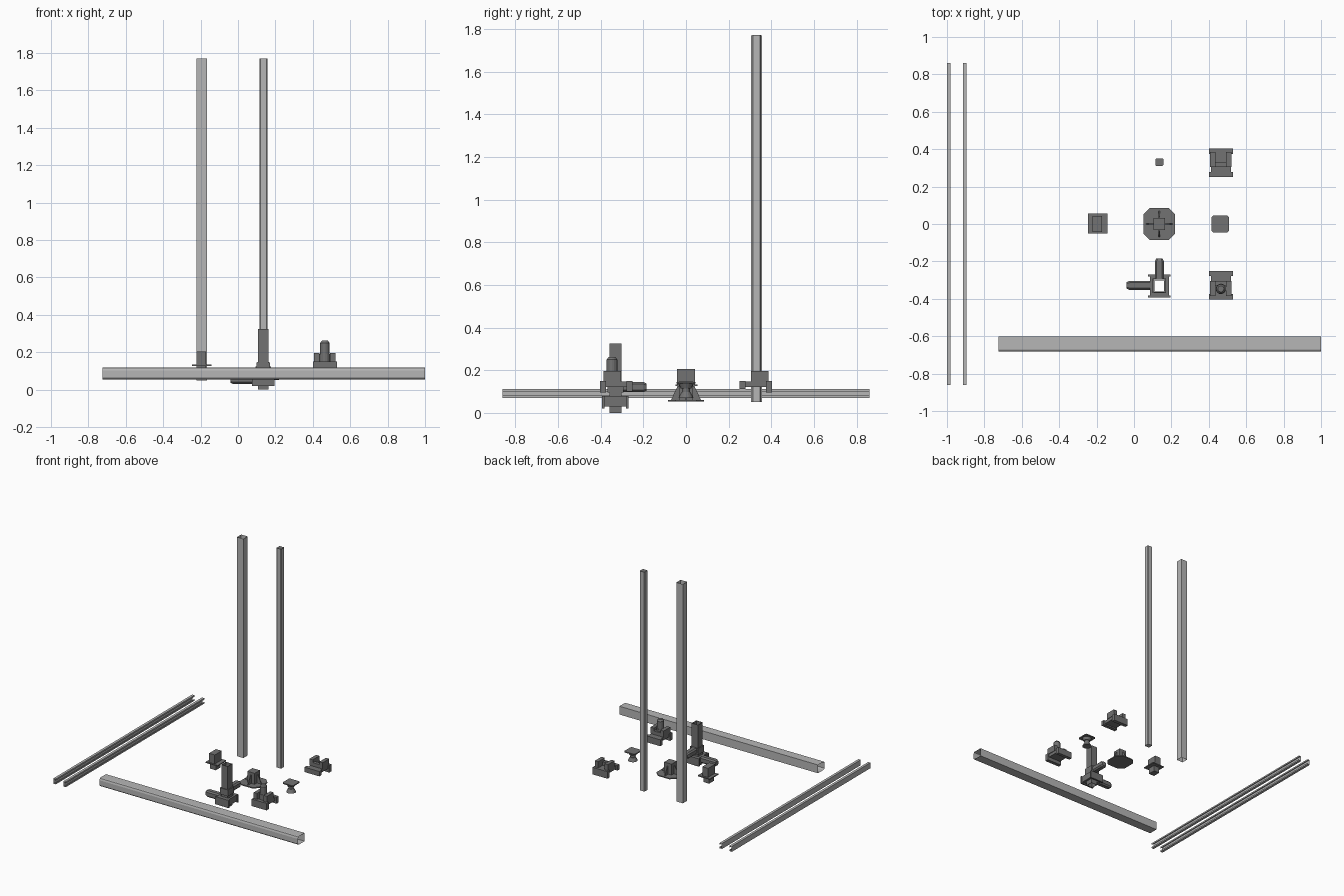
import bpy, bmesh, math

if "Cube" in bpy.data.objects:
    bpy.data.objects.remove(bpy.data.objects["Cube"])


def material(name, v):
    m = bpy.data.materials.new(name)
    m.diffuse_color = (v, v, v, 1)
    m.use_nodes = True
    m.node_tree.nodes["Principled BSDF"].inputs["Base Color"].default_value = m.diffuse_color
    return m


STEEL = material('mid_grey', 0.47)
DARK = material('dark_grey', 0.17)


def prism(name, pts, axis, a, b, s=1.0, open_ends=False, mat=DARK):
    """Extrude a 2D outline along an axis from a to b; s scales the far end about its centre."""
    bm = bmesh.new()
    cu = (min(p[0] for p in pts) + max(p[0] for p in pts)) / 2
    cv = (min(p[1] for p in pts) + max(p[1] for p in pts)) / 2

    def place(u, v, w):
        return {'X': (w, u, v), 'Y': (u, w, v), 'Z': (u, v, w)}[axis]
    lo = [bm.verts.new(place(u, v, a)) for u, v in pts]
    hi = [bm.verts.new(place(cu + (u - cu) * s, cv + (v - cv) * s, b)) for u, v in pts]
    n = len(pts)
    for i in range(n):
        j = (i + 1) % n
        bm.faces.new((lo[i], lo[j], hi[j], hi[i]))
    if not open_ends:
        bm.faces.new(lo[::-1])
        bm.faces.new(hi)
    bmesh.ops.recalc_face_normals(bm, faces=bm.faces)
    me = bpy.data.meshes.new(name)
    bm.to_mesh(me)
    bm.free()
    me.materials.append(mat)
    ob = bpy.data.objects.new(name, me)
    bpy.context.collection.objects.link(ob)
    return ob


def rect(u0, u1, v0, v1, c=0.0):
    """Rectangle outline with optional cut corners."""
    if c == 0:
        return [(u0, v0), (u1, v0), (u1, v1), (u0, v1)]
    return [(u0 + c, v0), (u1 - c, v0), (u1, v0 + c), (u1, v1 - c),
            (u1 - c, v1), (u0 + c, v1), (u0, v1 - c), (u0, v0 + c)]


def box(name, x0, x1, y0, y1, z0, z1, c=0.0, s=1.0, mat=DARK):
    return prism(name, rect(x0, x1, y0, y1, c), 'Z', z0, z1, s, mat=mat)


def disc(cx, cy, r, n=16):
    return [(cx + r * math.cos(2 * math.pi * i / n), cy + r * math.sin(2 * math.pi * i / n)) for i in range(n)]


def tube(name, x0, x1, y0, y1, z0, z1, t, c=0.0):
    """Square tube: open walls thickened inward."""
    ob = prism(name, rect(x0, x1, y0, y1, c), 'Z', z0, z1, open_ends=True)
    m = ob.modifiers.new('wall', 'SOLIDIFY')
    m.thickness = t
    m.offset = -1
    return ob


def lipped(u0, u1, v0, v1, t, lip):
    """Lipped channel outline, open toward +v."""
    return [(u0, v0), (u1, v0), (u1, v1), (u1 - lip, v1), (u1 - lip, v1 - t), (u1 - t, v1 - t),
            (u1 - t, v0 + t), (u0 + t, v0 + t), (u0 + t, v1 - t), (u0 + lip, v1 - t),
            (u0 + lip, v1), (u0, v1)]


# Front rail: thin open-ended box section with eased edges and a shallow step
prism('front_rail', [(-0.672, 0.055), (-0.602, 0.055), (-0.602, 0.12), (-0.672, 0.12), (-0.678, 0.117),
                     (-0.683, 0.103), (-0.683, 0.063), (-0.678, 0.057)], 'X', -0.725, 1.0,
      open_ends=True, mat=STEEL)

# Pair of slim side rails, open toward +x
for i, x in enumerate((-1.0, -0.915)):
    pts = [(v, u) for u, v in lipped(0.07, 0.113, x, x + 0.02, 0.003, 0.012)]
    prism('side_rail_%d' % (i + 1), pts, 'Y', -0.86, 0.86, open_ends=True, mat=STEEL)

# Tall posts
prism('wide_post', rect(-0.222, -0.166, 0.304, 0.356), 'Z', 0.05, 1.77, open_ends=True, mat=STEEL)
box('slim_post', 0.115, 0.157, 0.311, 0.351, 0.05, 1.77, 0.004, mat=STEEL)
box('slim_post_cap', 0.115, 0.157, 0.311, 0.351, 1.77, 1.772, 0.004)

# Post insert with flange
box('insert_flange', -0.246, -0.141, -0.05, 0.055, 0.126, 0.134)
box('insert_upper', -0.222, -0.172, -0.043, 0.043, 0.134, 0.205)
box('insert_lower', -0.222, -0.172, -0.03, 0.03, 0.08, 0.126)

# Octagonal foot with solid socket block and four ribs
box('foot_plate', 0.05, 0.22, -0.085, 0.085, 0.053, 0.061, 0.035)
box('foot_socket', 0.103, 0.167, -0.032, 0.032, 0.061, 0.147)
prof = [(-0.07, 0.061), (0.07, 0.061), (0.04, 0.125), (-0.04, 0.125)]
prism('foot_rib_x', [(0.135 + u, z) for u, z in prof], 'Y', -0.003, 0.003)
prism('foot_rib_y', prof, 'X', 0.132, 0.138)

# Small levelling foot: plate, neck, base
box('leveller_plate', 0.415, 0.508, -0.045, 0.045, 0.137, 0.145, 0.008)
prism('leveller_cup', disc(0.4615, 0, 0.025), 'Z', 0.115, 0.137, 1.4)
prism('leveller_neck', disc(0.4615, 0, 0.018), 'Z', 0.095, 0.118)
prism('leveller_base', disc(0.4615, 0, 0.035), 'Z', 0.07, 0.098, 0.6)

# Corner bracket: open vertical tube, two collars and two arms
tube('bracket_tube', 0.107, 0.163, -0.36, -0.303, 0.0, 0.325, 0.004)
tube('bracket_lower_collar', 0.085, 0.187, -0.382, -0.279, 0.03, 0.08, 0.024)
tube('bracket_upper_collar', 0.1, 0.17, -0.368, -0.292, 0.095, 0.145, 0.008)
for y in (-0.394, -0.282):
    box('bracket_cheek', 0.076, 0.195, y, y + 0.012, 0.02, 0.08)
prism('bracket_arm_x', rect(-0.352, -0.304, 0.03, 0.08, 0.01), 'X', -0.025, 0.09)
prism('bracket_arm_x_tip', rect(-0.352, -0.304, 0.03, 0.08, 0.01), 'X', -0.025, -0.04, 0.7)
prism('bracket_arm_y', rect(0.111, 0.16, 0.097, 0.145, 0.01), 'Y', -0.292, -0.2)
prism('bracket_arm_y_tip', rect(0.111, 0.16, 0.097, 0.145, 0.01), 'Y', -0.2, -0.185, 0.7)

# Two clamps mirrored front to back
for side, f in (('rear', 1), ('front', -1)):
    def cbox(part, x0, x1, y0, y1, z0, z1, c=0.0):
        a, b = sorted((y0 * f, y1 * f))
        return box(side + '_clamp_' + part, x0, x1, a, b, z0, z1, c)
    cbox('bridge', 0.412, 0.518, 0.27, 0.385, 0.122, 0.147)
    cbox('inner_jaw', 0.4, 0.53, 0.252, 0.278, 0.112 if f > 0 else 0.1, 0.15)
    cbox('outer_jaw', 0.4, 0.53, 0.375, 0.403, 0.095, 0.15)
    for x in (0.407, 0.493):
        cbox('wall', x, x + 0.029, 0.305, 0.386, 0.147, 0.197)
    cbox('back', 0.436, 0.493, 0.305, 0.33, 0.147, 0.175)

# Screw knob on the front clamp
prism('knob_collar', disc(0.4645, -0.347, 0.028), 'Z', 0.147, 0.19)
prism('knob_shaft', disc(0.4645, -0.347, 0.025), 'Z', 0.19, 0.25)
prism('knob_tip', disc(0.4645, -0.347, 0.025), 'Z', 0.25, 0.262, 0.65)
